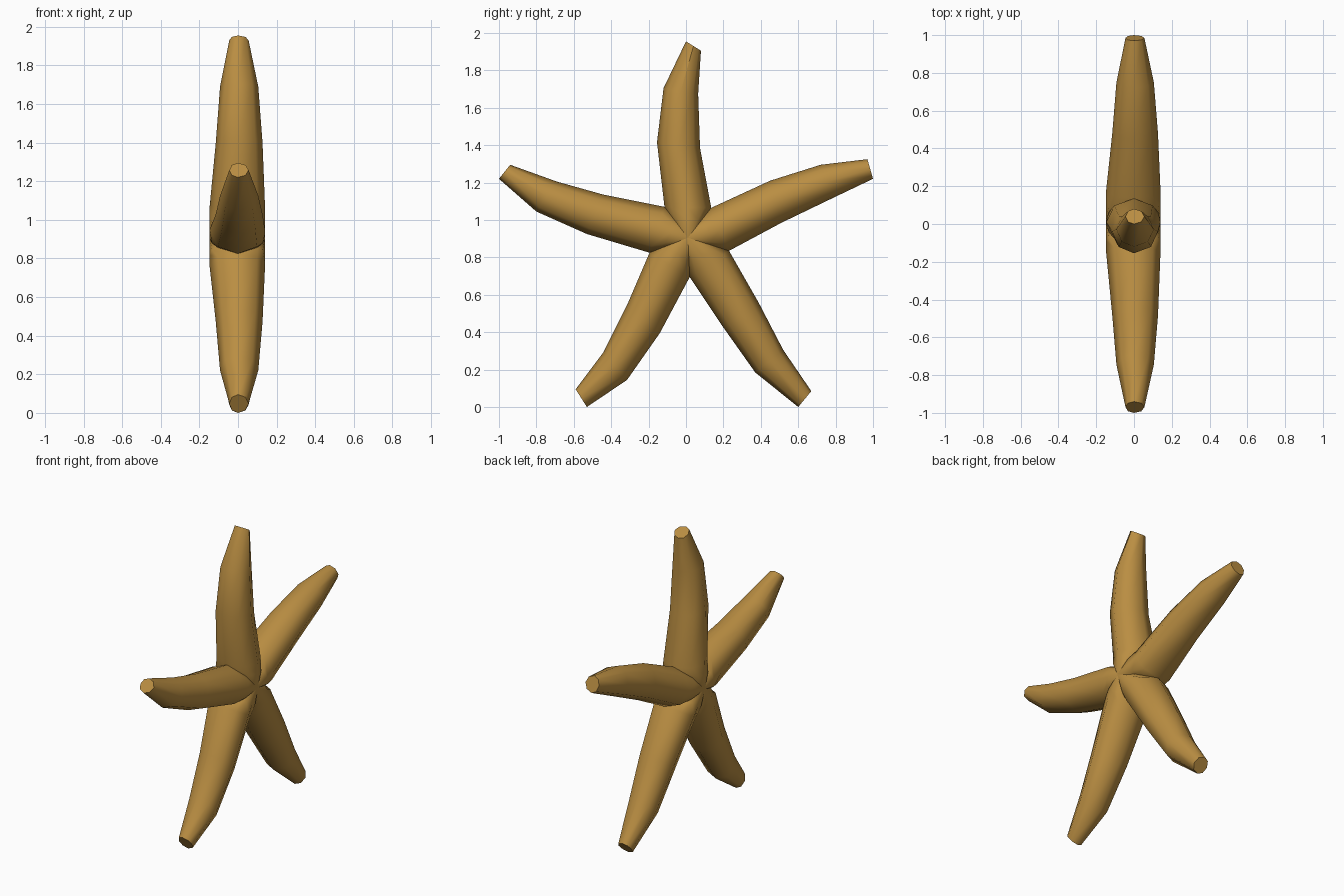
import bpy, bmesh, math
from mathutils import Vector

if "Cube" in bpy.data.objects:
    bpy.data.objects.remove(bpy.data.objects["Cube"])

SIDES = 8
# Crotch points between neighbouring arms (y, z), going round the body
UL, UR, R, B, L = (-0.115, 1.075), (0.135, 1.07), (0.23, 0.84), (0.02, 0.70), (-0.195, 0.83)

# Each arm: pairs of outline points (y, z) from the body to the tip
ARMS = [
    [(UL, UR), ((-0.155, 1.42), (0.075, 1.39)), ((-0.12, 1.71), (0.065, 1.68)), ((0.0, 1.96), (0.08, 1.91))],
    [(UR, R), ((0.45, 1.215), (0.51, 0.99)), ((0.72, 1.30), (0.78, 1.12)), ((0.97, 1.33), (1.0, 1.225))],
    [(R, B), ((0.39, 0.56), (0.20, 0.43)), ((0.52, 0.31), (0.37, 0.19)), ((0.67, 0.09), (0.60, 0.005))],
    [(B, L), ((-0.14, 0.40), (-0.315, 0.55)), ((-0.315, 0.15), (-0.44, 0.30)), ((-0.53, 0.005), (-0.59, 0.10))],
    [(L, UL), ((-0.53, 0.93), (-0.44, 1.14)), ((-0.80, 1.05), (-0.69, 1.21)), ((-1.0, 1.225), (-0.94, 1.30))],
]
# Thickness toward +x and -x at each ring
THICK = [(0.14, 0.147), (0.127, 0.115), (0.105, 0.093), (0.055, 0.045)]
CENTRE = Vector((0, 0.01, 0.91))

bm = bmesh.new()


def ring(pair, thick):
    a, b = (Vector((0, *p)) for p in pair)
    mid, half = (a + b) / 2, (a - b) / 2
    verts = []
    for i in range(SIDES):
        t = 2 * math.pi * i / SIDES
        s = math.sin(t)
        co = mid + half * math.cos(t)
        co.x = s * (thick[0] if s > 0 else thick[1])
        verts.append(bm.verts.new(co))
    return verts


for arm in ARMS:
    # Tapered arm with a flat tip
    rings = [ring(p, t) for p, t in zip(arm, THICK)]
    for r0, r1 in zip(rings, rings[1:]):
        for i in range(SIDES):
            j = (i + 1) % SIDES
            bm.faces.new((r0[i], r0[j], r1[j], r1[i]))
    bm.faces.new(rings[-1])

    # Body wedge joining the arm to the centre on both sides
    base, n = rings[0], SIDES // 2
    for sign, idx, top in ((1, range(n + 1), 0.14), (-1, [(n + k) % SIDES for k in range(n + 1)], 0.147)):
        outer = [base[i] for i in idx]
        inner = []
        for v in outer:
            co = v.co.lerp(CENTRE, 0.4)
            co.x = sign * (abs(v.co.x) + (top - abs(v.co.x)) * 0.72)
            inner.append(bm.verts.new(co))
        hub = bm.verts.new(CENTRE + Vector((sign * top, 0, 0)))
        for k in range(n):
            bm.faces.new((outer[k], outer[k + 1], inner[k + 1], inner[k]))
            bm.faces.new((inner[k], inner[k + 1], hub))

bmesh.ops.remove_doubles(bm, verts=bm.verts, dist=0.001)
bmesh.ops.recalc_face_normals(bm, faces=bm.faces)
mesh = bpy.data.meshes.new("starfish")
bm.to_mesh(mesh)
bm.free()

# Single sandy brown colour
mat = bpy.data.materials.new("sandy brown")
mat.diffuse_color = (0.49, 0.27, 0.055, 1)
mat.use_nodes = True
mat.node_tree.nodes["Principled BSDF"].inputs["Base Color"].default_value = mat.diffuse_color
mesh.materials.append(mat)

obj = bpy.data.objects.new("starfish", mesh)
bpy.context.collection.objects.link(obj)
bpy.context.view_layer.objects.active = obj
obj.select_set(True)
bpy.ops.object.shade_smooth_by_angle(angle=math.radians(50))
obj.location.z = -0.005
